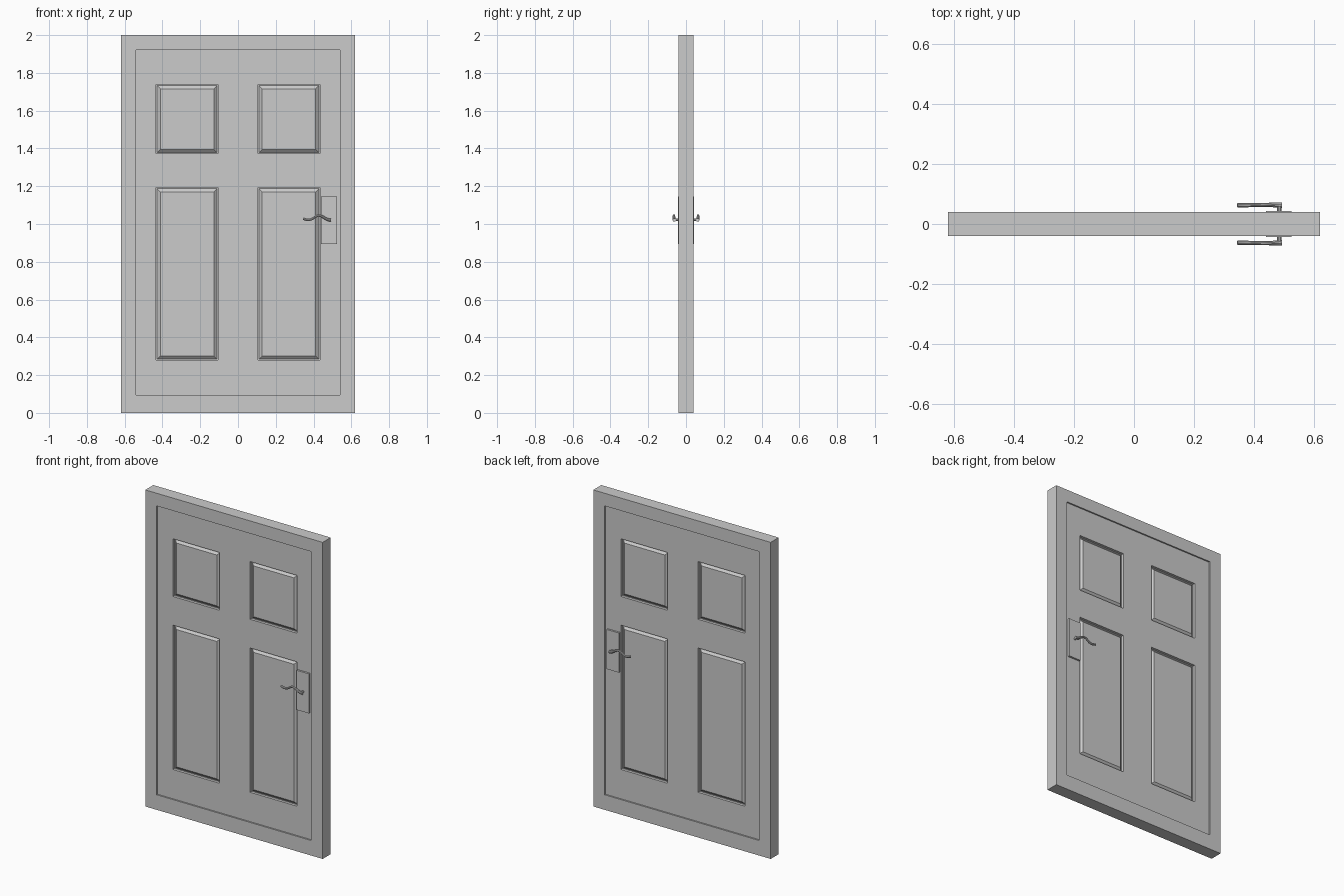
import bpy, bmesh
from mathutils import Vector

if "Cube" in bpy.data.objects:
    bpy.data.objects.remove(bpy.data.objects["Cube"])


def add_object(name, bm, mirror=False):
    me = bpy.data.meshes.new(name)
    bmesh.ops.recalc_face_normals(bm, faces=bm.faces)
    bm.to_mesh(me)
    bm.free()
    ob = bpy.data.objects.new(name, me)
    bpy.context.collection.objects.link(ob)
    if mirror:
        add_mirror(ob)
    return ob


def add_mirror(ob):
    m = ob.modifiers.new("front_to_back", 'MIRROR')
    m.use_axis = (False, True, False)


def rect(bm, x0, x1, z0, z1, y):
    return [bm.verts.new((x, y, z)) for x, z in ((x0, z0), (x1, z0), (x1, z1), (x0, z1))]


def bridge(bm, a, b):
    n = len(a)
    for i in range(n):
        bm.faces.new((a[i], a[(i + 1) % n], b[(i + 1) % n], b[i]))


# Outer frame: closed rectangular ring
bm = bmesh.new()
loops = [rect(bm, -x, x, z0, z1, y) for x, z0, z1, y in (
    (0.62, 0, 2, -0.04), (0.62, 0, 2, 0.04), (0.54, 0.095, 1.92, 0.04), (0.54, 0.095, 1.92, -0.04))]
for i in range(4):
    bridge(bm, loops[i], loops[(i + 1) % 4])
add_object("door_frame", bm)

# Door leaf: front grid with four sunk fields, each with a raised bevelled panel
LEAF_Y = -0.031
xs = (-0.54, -0.433, -0.106, 0.106, 0.433, 0.54)
zs = (0.095, 0.28, 1.192, 1.373, 1.738, 1.92)
bm = bmesh.new()
grid = [[bm.verts.new((x, LEAF_Y, z)) for x in xs] for z in zs]
for j in range(5):
    for i in range(5):
        loop = [grid[j][i], grid[j][i + 1], grid[j + 1][i + 1], grid[j + 1][i]]
        if i not in (1, 3) or j not in (1, 3):
            bm.faces.new(loop)
            continue
        x0, x1, z0, z1 = xs[i], xs[i + 1], zs[j], zs[j + 1]
        for d, dy in ((0, 0.017), (0.005, 0.017), (0.022, 0.002)):
            inner = rect(bm, x0 + d, x1 - d, z0 + d, z1 - d, LEAF_Y + dy)
            bridge(bm, loop, inner)
            loop = inner
        bm.faces.new(loop)
add_object("door_leaf", bm, mirror=True)

# Handle plates
bm = bmesh.new()
front = rect(bm, 0.439, 0.525, 0.895, 1.145, -0.043)
back = rect(bm, 0.439, 0.525, 0.895, 1.145, -0.03)
bm.faces.new(front)
bm.faces.new(back)
bridge(bm, front, back)
add_object("handle_plate", bm, mirror=True)


# Handle parts swept along smooth curves
def tube(name, points, depth):
    cu = bpy.data.curves.new(name, 'CURVE')
    cu.dimensions = '3D'
    cu.bevel_depth = depth
    cu.bevel_resolution = 3
    cu.use_fill_caps = True
    sp = cu.splines.new('NURBS')
    sp.points.add(len(points) - 1)
    for p, (x, y, z, r) in zip(sp.points, points):
        p.co = (x, y, z, 1)
        p.radius = r
    sp.order_u = min(4, len(points))
    sp.use_endpoint_u = True
    sp.resolution_u = 6
    tmp = bpy.data.objects.new(name + "_path", cu)
    bpy.context.collection.objects.link(tmp)
    me = bpy.data.meshes.new_from_object(tmp.evaluated_get(bpy.context.evaluated_depsgraph_get()))
    bpy.data.objects.remove(tmp)
    ob = bpy.data.objects.new(name, me)
    bpy.context.collection.objects.link(ob)
    add_mirror(ob)
    bpy.ops.object.select_all(action='DESELECT')
    ob.select_set(True)
    bpy.context.view_layer.objects.active = ob
    bpy.ops.object.shade_smooth_by_angle()


tube("handle_lever", [
    (0.345, -0.062, 1.028, 0.95), (0.368, -0.062, 1.020, 0.95), (0.392, -0.063, 1.022, 0.85),
    (0.420, -0.064, 1.050, 0.85), (0.450, -0.064, 1.040, 0.9), (0.475, -0.063, 1.020, 1.1),
    (0.493, -0.062, 1.021, 1.2)], 0.0075)
tube("handle_spindle", [(0.484, -0.04, 1.022, 1), (0.484, -0.062, 1.022, 1)], 0.0075)
